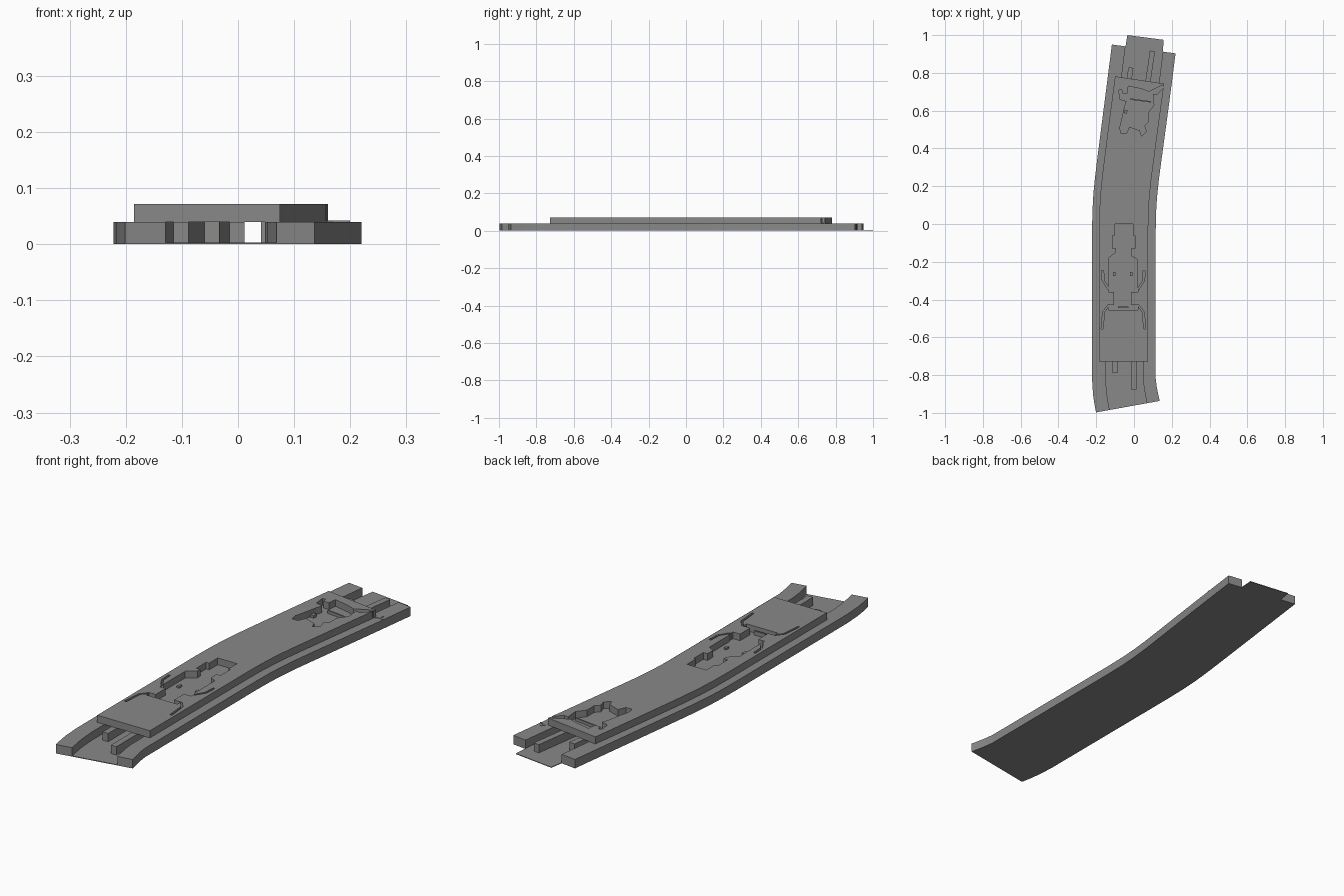
import bpy, bmesh

if "Cube" in bpy.data.objects:
    bpy.data.objects.remove(bpy.data.objects["Cube"])

# Stations along the track: y position, sideways bend, end-cut skew
STATIONS = [(-0.997, .021, .18), (-0.95, .012, .16), (-0.9, .005, .12), (-0.82, 0, 0),
            (-.03, 0, 0), (.07, .002, -.02), (.16, .007, -.05), (.25, .016, -.06),
            (.34, .027, -.08), (.45, .041, -.10), (.56, .055, -.12), (.66, .068, -.13),
            (.77, .082, -.14), (.95, .105, -.14)]
PLATE = [(-0.728, 0, 0)] + STATIONS[4:12] + [(.787, .085, -.15)]

# Dark grey for every part
dark = bpy.data.materials.new("dark_grey")
dark.diffuse_color = (.25, .25, .248, 1)
dark.use_nodes = True
dark.node_tree.nodes["Principled BSDF"].inputs["Base Color"].default_value = dark.diffuse_color


def edge(x, stations=STATIONS):
    return [(x + d, y + k * (x + .22)) for y, d, k in stations]


def band(x0, x1, stations=STATIONS):
    return edge(x0, stations) + edge(x1, stations)[::-1]


def prism(name, pts, z0, z1):
    bm = bmesh.new()
    face = bm.faces.new([bm.verts.new((x, y, z0)) for x, y in pts])
    out = bmesh.ops.extrude_face_region(bm, geom=[face])
    verts = [v for v in out["geom"] if isinstance(v, bmesh.types.BMVert)]
    bmesh.ops.translate(bm, vec=(0, 0, z1 - z0), verts=verts)
    bmesh.ops.recalc_face_normals(bm, faces=bm.faces)
    me = bpy.data.meshes.new(name)
    bm.to_mesh(me)
    bm.free()
    me.materials.append(dark)
    ob = bpy.data.objects.new(name, me)
    bpy.context.collection.objects.link(ob)
    return ob


def carve(target, pts, z0=.042):
    cutter = prism("recess_cutter", pts, z0, .1)
    mod = target.modifiers.new("recess", 'BOOLEAN')
    mod.operation, mod.solver, mod.object = 'DIFFERENCE', 'EXACT', cutter
    bpy.context.view_layer.objects.active = target
    bpy.ops.object.modifier_apply(modifier="recess")
    bpy.data.objects.remove(cutter)


def grid(pts):
    # plan sketch in hundredths of a unit
    return [(x / 100, y / 100) for x, y in pts]


def groove(path, w=.005):
    # narrow slot following a path that runs mostly along y
    return [(x - w, y) for x, y in path] + [(x + w, y) for x, y in path[::-1]]


# Side rails
prism("left_rail", band(-.222, -.15), 0, .04)
prism("right_rail", band(.048, .115), 0, .04)

# Thin floor sheet with a tongue at the back end
left, right = edge(-.222), edge(.115)
tongue = [edge(-.15)[-1], (-.035, 1.0), (.157, .975), edge(.048)[-1]]
prism("floor_sheet", left + tongue + right[::-1], 0, .003)

# Raised deck
deck = prism("deck_plate", band(-.185, .075, PLATE), .04, .072)

# Front recess
carve(deck, grid([(-10, 0), (-.5, 0), (-.5, -6), (.5, -6), (.5, -13), (-1.5, -13),
                  (-1.5, -17), (1.5, -18.5), (1.5, -32), (2, -34), (2, -45.5),
                  (-13.5, -45.5), (-13.5, -34), (-13.5, -18), (-9.5, -15),
                  (-9.5, -13), (-11.5, -13), (-11.5, -6), (-10, -6)]))

# Filled parts that stand inside the front recess
for i, (x0, x1, y0, y1, top) in enumerate([
        (-13.5, -10.5, -43, -36, .072), (-1.5, 2, -43, -36, .072),
        (-11, -9.8, -27.5, -25.5, .05), (-2, -.8, -27.5, -25.5, .05),
        (-8.5, -3, -44.5, -43.8, .06)]):
    prism(f"recess_block_{i + 1}", grid([(x0, y0), (x1, y0), (x1, y1), (x0, y1)]), .041, top)

# Curved slots either side of the front recess
arm = [(.11, -.245), (.107, -.30), (.078, -.345)]
foot = [(.078, -.43), (.105, -.465), (.113, -.555)]
for s in (-1, 1):
    for path in (arm, foot):
        carve(deck, groove([(s * x - .056, y) for x, y in path]))

# Back recess
carve(deck, grid([(-3, 73), (4, 71.5), (8, 70), (10, 71), (15, 73.5), (16, 72.5),
                  (12, 68.5), (10, 69), (10.5, 63), (7.5, 59), (7.5, 54), (5.5, 52),
                  (6.5, 49), (4, 46.5), (3, 49.5), (-2.5, 51.5), (-4, 48), (-7, 48),
                  (-7.5, 51), (-6, 57), (-5, 62), (-4, 65), (-7.5, 66), (-8, 71),
                  (-6.5, 71), (-6, 69), (-3.5, 69)]))

# Small pieces standing in the back recess
prism("back_block_1", grid([(-2, 66.5), (9, 65), (9, 64.3), (-2, 65.8)]), .041, .055)
prism("back_block_2", grid([(-5, 60.5), (-3.5, 60.3), (-3.7, 58.5), (-5.2, 58.7)]), .041, .055)

# Thin forked tab at the back corner of the deck
prism("corner_tab", grid([(15, 72.8), (17, 74), (20, 73.8), (20, 74.4), (18, 74.8),
                          (18.5, 76.5), (18, 76.5), (16.8, 75), (15, 73.6)]), .04, .042)

# Guide ribs in the channel, front pair then back pair
for i, (x, y0, y1, lean) in enumerate([(-.115, -.79, -.6, 0), (-.015, -.875, -.6, 0),
                                       (-.03, .83, .62, -.03), (.084, .918, .62, -.043)]):
    w, k = .027, -.14 * .027 if lean else 0
    prism(f"guide_rib_{i + 1}", [(x, y0), (x + w, y0 + k), (x + w + lean, y1 + k),
                                 (x + lean, y1)], .002, .04)
